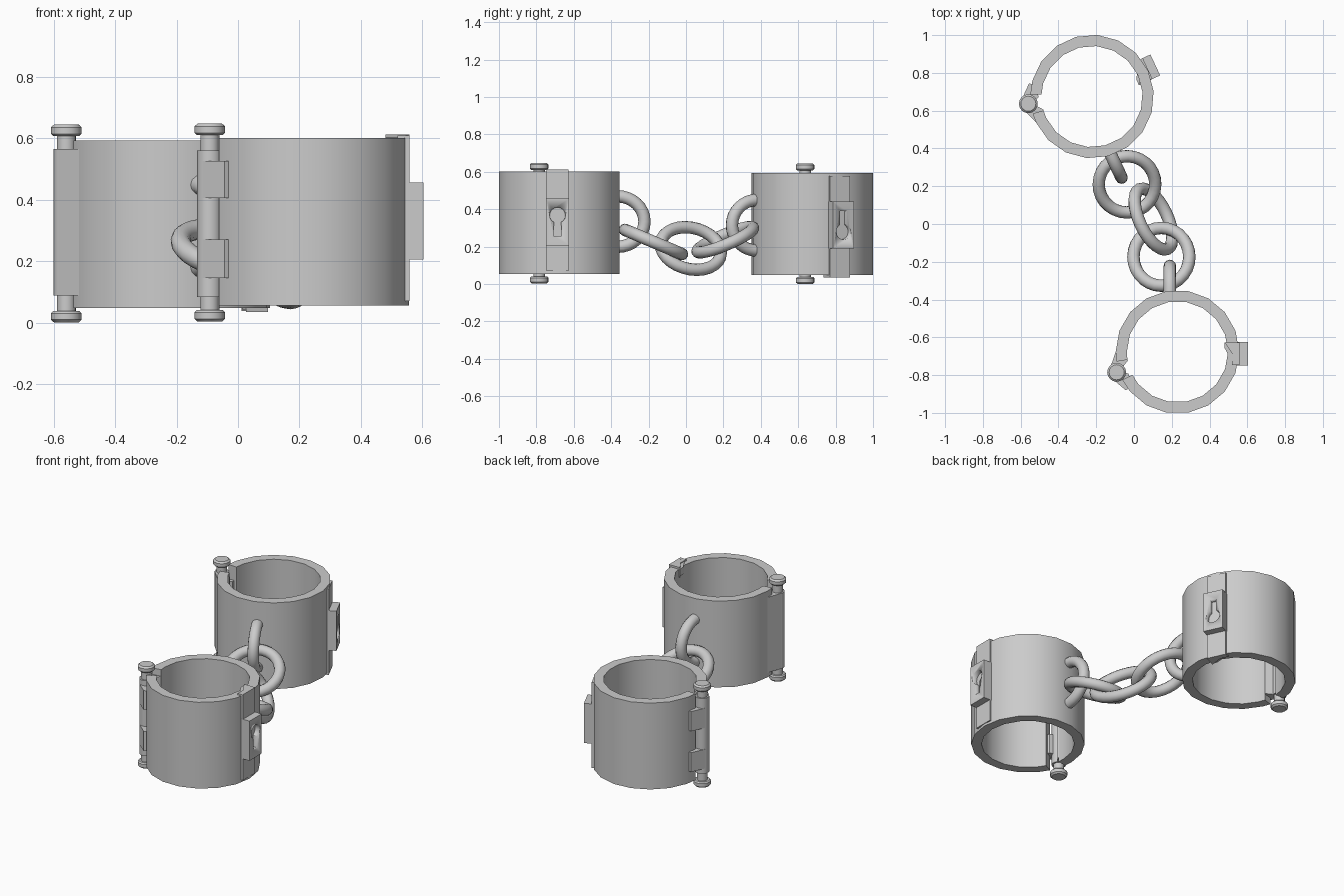
import bpy, bmesh
from math import sin, cos, tan, radians, pi
from mathutils import Vector, Matrix

if "Cube" in bpy.data.objects:
    bpy.data.objects.remove(bpy.data.objects["Cube"])


def finish(name, bm, M=Matrix()):
    bmesh.ops.recalc_face_normals(bm, faces=bm.faces)
    bm.transform(M)
    me = bpy.data.meshes.new(name)
    bm.to_mesh(me)
    bm.free()
    ob = bpy.data.objects.new(name, me)
    bpy.context.collection.objects.link(ob)
    bpy.ops.object.select_all(action='DESELECT')
    ob.select_set(True)
    bpy.context.view_layer.objects.active = ob
    bpy.ops.object.shade_smooth_by_angle(angle=radians(35))
    return ob


def prism(name, pts, z0, z1, M):
    """Extrude a flat outline from z0 to z1."""
    bm = bmesh.new()
    lo = [bm.verts.new((x, y, z0)) for x, y in pts]
    hi = [bm.verts.new((x, y, z1)) for x, y in pts]
    bm.faces.new(lo)
    bm.faces.new(hi)
    for i in range(len(pts)):
        j = (i + 1) % len(pts)
        bm.faces.new((lo[i], lo[j], hi[j], hi[i]))
    return finish(name, bm, M)


def rect(x0, x1, y0, y1):
    return [(x0, y0), (x1, y0), (x1, y1), (x0, y1)]


def lathe(name, prof, M, n=16):
    """Spin a radius/height profile about the local z axis."""
    bm = bmesh.new()
    rings = [[bm.verts.new((r * cos(2 * pi * k / n), r * sin(2 * pi * k / n), z))
              for k in range(n)] for r, z in prof]
    for a, b in zip(rings, rings[1:]):
        for k in range(n):
            j = (k + 1) % n
            bm.faces.new((a[k], a[j], b[j], b[k]))
    bm.faces.new(rings[0])
    bm.faces.new(rings[-1])
    return finish(name, bm, M)


def link(name, c, u, v, M=Matrix(), half=False, r=0.033, n=28, m=12):
    """Round tube along the ellipse c + u cos + v sin (half = open loop)."""
    c, u, v = Vector(c), Vector(u), Vector(v)
    w = u.cross(v).normalized()
    bm = bmesh.new()
    rings = []
    for i in range(n + 1 if half else n):
        t = -pi / 2 + pi * i / n if half else 2 * pi * i / n
        p = c + u * cos(t) + v * sin(t)
        out = (u.normalized() * v.length * cos(t) + v.normalized() * u.length * sin(t)).normalized()
        rings.append([bm.verts.new(p + out * r * cos(2 * pi * k / m) + w * r * sin(2 * pi * k / m))
                      for k in range(m)])
    for a, b in zip(rings, rings[1:] if half else rings[1:] + rings[:1]):
        for k in range(m):
            j = (k + 1) % m
            bm.faces.new((a[k], a[j], b[j], b[k]))
    if half:
        bm.faces.new(rings[0])
        bm.faces.new(rings[-1])
    return finish(name, bm, M)


def cuff(tag, M):
    # Band: 18-sided ring, open at the hinge
    angs = [radians(a) for a in [207] + list(range(220, 541, 20)) + [549]]
    outer = [(0.327 * cos(a), 0.327 * sin(a)) for a in angs]
    inner = [(0.268 * cos(a), 0.268 * sin(a)) for a in angs]
    bm = bmesh.new()
    cols = [[bm.verts.new((x, y, z)) for (x, y), z in
             ((o, 0.055), (o, 0.601), (i, 0.601), (i, 0.055))] for o, i in zip(outer, inner)]
    for a, b in zip(cols, cols[1:]):
        for k in range(4):
            j = (k + 1) % 4
            bm.faces.new((a[k], a[j], b[j], b[k]))
    bm.faces.new(cols[0])
    bm.faces.new(cols[-1])
    finish(tag + "_band", bm, M)

    # Hinge: pin with caps, barrel, full leaf and two straps
    P = M @ Matrix.Translation((-0.322, -0.108, 0))
    end = [(0.04, 0.003), (0.05, 0.012), (0.05, 0.033), (0.043, 0.04), (0.031, 0.04)]
    lathe(tag + "_hinge_pin", end + [(r, 0.651 - z) for r, z in reversed(end)], P)
    lathe(tag + "_hinge_barrel", [(0.041, 0.083), (0.041, 0.56)], P)
    prism(tag + "_hinge_leaf", [(-0.318, 0.025), (-0.36, -0.095), (-0.32, -0.12), (-0.262, -0.045)],
          0.083, 0.56, M)
    for z0, z1 in ((0.145, 0.27), (0.405, 0.527)):
        prism(tag + "_hinge_strap", [(-0.345, -0.143), (-0.274, -0.203), (-0.235, -0.18),
                                     (-0.26, -0.115), (-0.32, -0.1)], z0, z1, M)

    # Clasp: outer plate and a triangular tab over the rim
    prism(tag + "_clasp_plate", rect(0.29, 0.329, -0.07, 0.05), 0.07, 0.61, M)
    prism(tag + "_clasp_tab", [(0.25, 0.05), (0.25, 0.02), (0.3, -0.07), (0.329, -0.07), (0.329, 0.05)],
          0.56, 0.605, M)
    prism(tag + "_clasp_wedge", [(0.25, 0.05), (0.329, -0.07), (0.329, 0.05)], 0.55, 0.613, M)

    # Lock box with a sunken keyhole
    box = prism(tag + "_lock_box", rect(0.315, 0.374, -0.071, 0.051), 0.206, 0.457, M)
    arc = [radians(-62 + 304 * i / 14) for i in range(15)]
    key = [(0.042 * cos(a) - 0.01, 0.042 * sin(a) + 0.368) for a in arc]
    key += [(-0.031, 0.257), (0.011, 0.257)]
    axes = Matrix(((0, 0, 1, 0), (1, 0, 0, 0), (0, 1, 0, 0), (0, 0, 0, 1)))
    cutter = prism("keyhole_cutter", key, 0.342, 0.4, M @ axes)
    cutter.hide_render = True
    bpy.context.view_layer.objects.active = box
    mod = box.modifiers.new("keyhole", 'BOOLEAN')
    mod.object = cutter
    mod.operation = 'DIFFERENCE'
    mod.solver = 'EXACT'
    bpy.ops.object.modifier_apply(modifier=mod.name)
    bpy.data.objects.remove(cutter)

    # Eyelet fixed to the band
    link(tag + "_eyelet", (-0.04, 0.31, 0.334), (0, 0.145, 0), (0, 0, 0.135), M, half=True, n=16)


# Two cuffs: the second is the first turned upside down and rotated
cuff("front_cuff", Matrix.Translation((0.23, -0.677, 0)))
cuff("back_cuff", Matrix.Translation((-0.222, 0.675, 0.648)) @ Matrix.Rotation(radians(25), 4, 'Z')
     @ Matrix.Rotation(pi, 4, 'X'))

# Chain links: centre, long half-axis, short half-axis
link("front_link", (0.145, -0.174, 0.225), (0, 0.153, -0.065), (0.148, 0, 0))
link("middle_link", (0.103, 0.026, 0.19), (0.074, -0.158, 0), (-0.067, -0.031, 0.114))
link("back_link", (-0.037, 0.21, 0.237), (0.063, -0.135, -0.068), (0.136, 0.063, 0))
